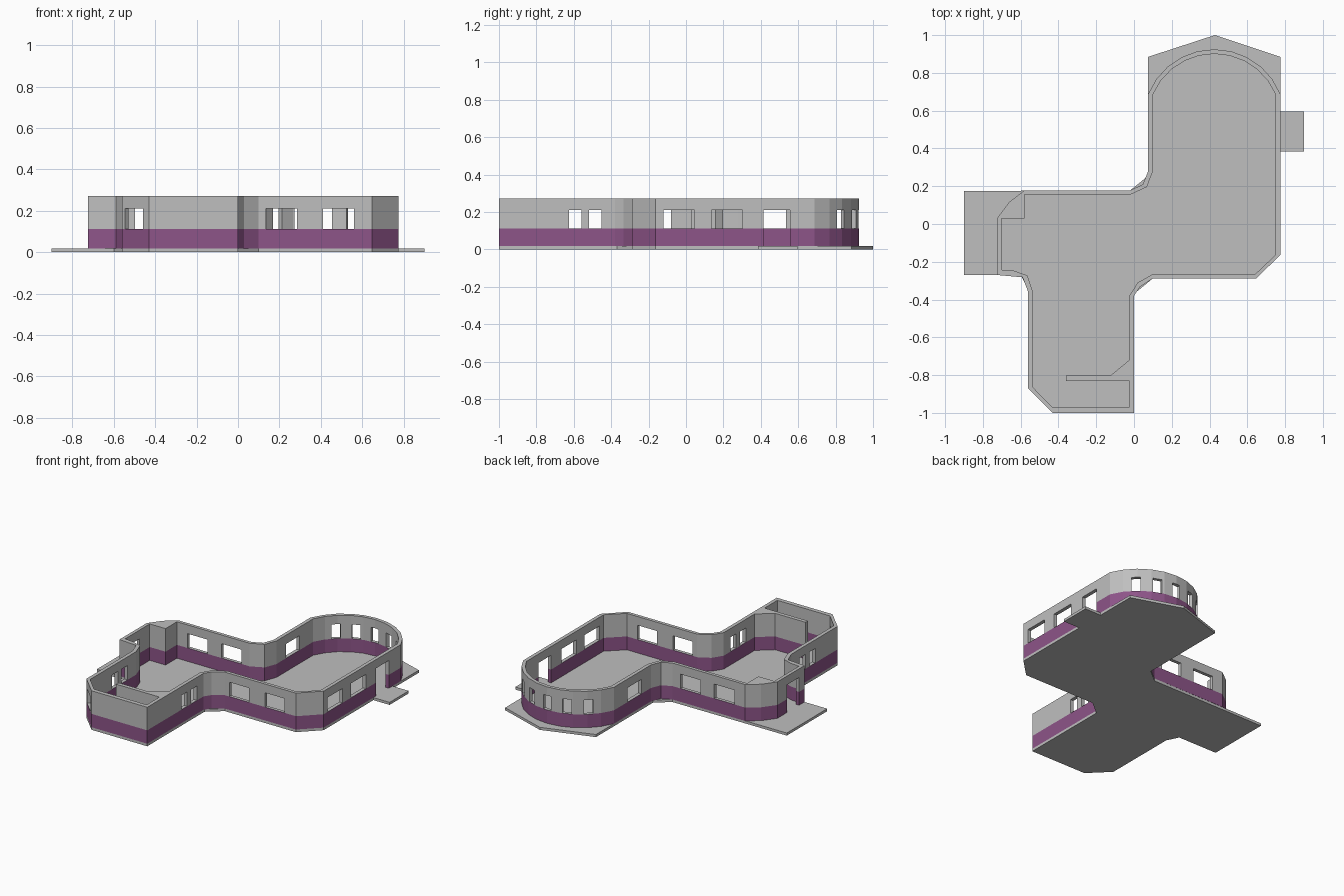
import bpy, bmesh, math
from mathutils import Matrix

if "Cube" in bpy.data.objects:
    bpy.data.objects.remove(bpy.data.objects["Cube"])

SLAB, SILL, HEAD, TOP = 0.018, 0.111, 0.211, 0.272


def material(name, rgb):
    m = bpy.data.materials.new(name)
    m.diffuse_color = (*rgb, 1)
    m.use_nodes = True
    m.node_tree.nodes["Principled BSDF"].inputs["Base Color"].default_value = m.diffuse_color
    return m


grey = material("plaster_grey", (0.52, 0.52, 0.52))
purple = material("purple_band", (0.27, 0.09, 0.25))


def add_object(name, bm):
    bmesh.ops.recalc_face_normals(bm, faces=bm.faces)
    me = bpy.data.meshes.new(name)
    bm.to_mesh(me)
    bm.free()
    ob = bpy.data.objects.new(name, me)
    bpy.context.collection.objects.link(ob)
    return ob


def prism(name, pts, z0, z1):
    """Extrude a plan outline from z0 to z1."""
    bm = bmesh.new()
    lo = [bm.verts.new((x, y, z0)) for x, y in pts]
    hi = [bm.verts.new((x, y, z1)) for x, y in pts]
    bm.faces.new(lo[::-1])
    bm.faces.new(hi)
    n = len(pts)
    for i in range(n):
        j = (i + 1) % n
        bm.faces.new((lo[i], lo[j], hi[j], hi[i]))
    return add_object(name, bm)


def arc(half, r, n=10):
    """Rounded end of the hall, right to left."""
    a = math.acos(half / r)
    return [(0.425 + r * math.cos(t), 0.548 + r * math.sin(t))
            for t in (a + (math.pi - 2 * a) * i / n for i in range(n + 1))]


# Floor slab with entrance pads
slab = prism("floor_slab", [
    (-0.9, 0.175), (-0.9, -0.27), (-0.6, -0.27), (-0.56, -0.35), (-0.56, -0.87),
    (-0.43, -1), (0, -1), (0, -0.37), (0.1, -0.288), (0.648, -0.288),
    (0.775, -0.163), (0.775, 0.385), (0.9, 0.385), (0.9, 0.595), (0.775, 0.595),
    (0.775, 0.885), (0.428, 1), (0.075, 0.885), (0.075, 0.255), (-0.02, 0.178)],
    0, SLAB)
slab.data.materials.append(grey)

# Outer wall outline, and the interior that is cut out of it
walls = prism("walls", [
    (-0.725, 0.03), (-0.725, -0.27), (-0.59, -0.282), (-0.56, -0.36),
    (-0.56, -0.87), (-0.43, -1), (0, -1), (0, -0.38), (0.03, -0.335),
    (0.1, -0.288), (0.648, -0.288), (0.775, -0.163), *arc(0.35, 0.377),
    (0.075, 0.28), (0.047, 0.21), (-0.02, 0.178), (-0.58, 0.178),
    (-0.66, 0.117)], SLAB, TOP)
interior = prism("interior_cutter", [
    (-0.702, 0.03), (-0.702, -0.242), (-0.64, -0.246), (-0.565, -0.272),
    (-0.535, -0.36), (-0.535, -0.865), (-0.432, -0.97), (-0.025, -0.97),
    (-0.025, -0.83), (-0.36, -0.83), (-0.36, -0.803), (-0.125, -0.803),
    (-0.025, -0.72), (-0.025, -0.38), (0.02, -0.31), (0.1, -0.265),
    (0.642, -0.265), (0.75, -0.163), *arc(0.325, 0.353),
    (0.1, 0.28), (0.068, 0.196), (-0.02, 0.155), (-0.58, 0.155),
    (-0.58, 0.03)], SLAB - 0.1, TOP + 0.1)

# Window and door openings: (x, y, wall direction in degrees, width, bottom)
openings = [
    (-0.58 + 0.085, -0.92, -45, 0.12, SILL),      # chamfered end
    (0.765, 0.485, 90, 0.14, SLAB - 0.01),        # side door
    (-0.715, -0.145, 90, 0.13, SLAB - 0.01),      # end door
    (0.087, 0.46, 90, 0.15, SILL),
]
for y in (-0.592, -0.485):                        # narrow wing windows
    openings += [(x, y, 90, 0.065, SILL) for x in (-0.012, -0.548)]
openings += [(0.762, y, 90, 0.165, SILL) for y in (-0.037, 0.22)]
openings += [(x, -0.277, 0, 0.15, SILL) for x in (0.21, 0.485)]
openings += [(x, 0.166, 0, 0.155, SILL) for x in (-0.42, -0.16)]
for deg in (48, 69, 90, 111, 132):                # rounded end windows
    t = math.radians(deg)
    openings.append((0.425 + 0.365 * math.cos(t), 0.548 + 0.365 * math.sin(t),
                     deg + 90, 0.058, SILL))

bm = bmesh.new()
for x, y, deg, w, z0 in openings:
    bmesh.ops.create_cube(bm, size=1, matrix=(
        Matrix.Translation((x, y, (z0 + HEAD) / 2))
        @ Matrix.Rotation(math.radians(deg), 4, 'Z')
        @ Matrix.Diagonal((w, 0.08, HEAD - z0, 1))))
holes = add_object("opening_cutter", bm)

# Carve the walls
bpy.context.view_layer.objects.active = walls
for cutter in (interior, holes):
    cutter.hide_render = True
    mod = walls.modifiers.new("cut", 'BOOLEAN')
    mod.operation, mod.solver, mod.object = 'DIFFERENCE', 'EXACT', cutter
    bpy.ops.object.modifier_apply(modifier=mod.name)
    bpy.data.objects.remove(cutter)

# Purple band below sill height, grey above
me = walls.data
me.materials.clear()
me.materials.append(grey)
me.materials.append(purple)
bm = bmesh.new()
bm.from_mesh(me)
bmesh.ops.bisect_plane(bm, geom=bm.verts[:] + bm.edges[:] + bm.faces[:],
                       dist=1e-5, plane_co=(0, 0, SILL), plane_no=(0, 0, 1))
for f in bm.faces:
    f.material_index = int(f.calc_center_median().z < SILL - 0.001)
bm.to_mesh(me)
bm.free()
